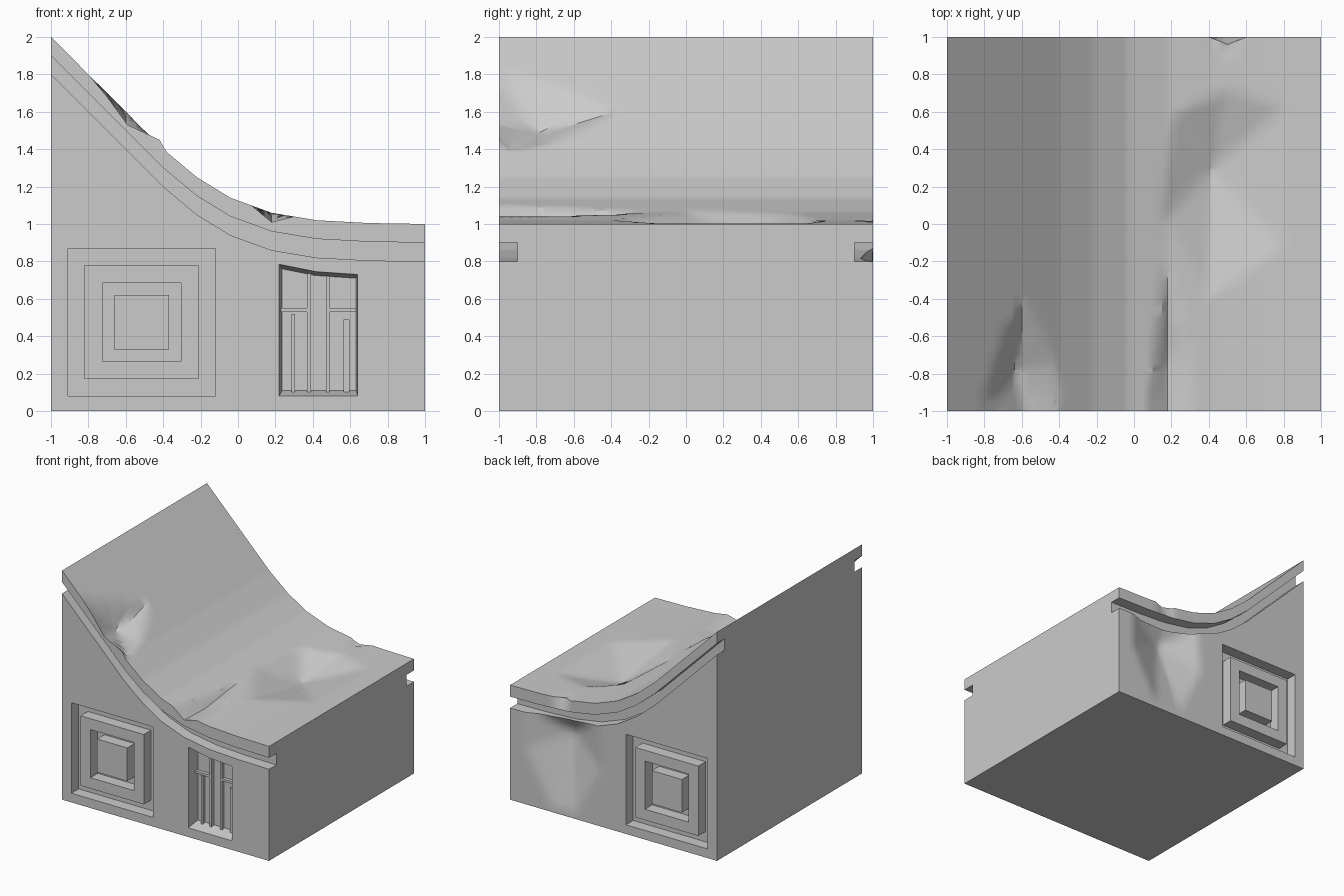
import bpy, bmesh

if "Cube" in bpy.data.objects:
    bpy.data.objects.remove(bpy.data.objects["Cube"])

# Roof height profile (x, z)
PROFILE = [(-1, 2), (-.4, 1.4), (-.22, 1.25), (-.04, 1.14), (.18, 1.06), (.42, 1.02), (.7, 1.005), (1, 1)]

# Dents: (centre, ring), each point (u, v, offset)
ROOF_DENTS = [
    ((-.64, -.78, -.15), [(-.8, -1, 0), (-.7, -1, -.02), (-.59, -1, -.06), (-.42, -1, .03), (-.38, -1, 0),
                          (-.42, -.75, 0), (-.6, -.38, 0), (-.72, -.75, 0)]),
    ((.18, -.7, -.06), [(.07, -1, 0), (.18, -1, -.05), (.3, -1, 0), (.28, -.7, 0), (.18, -.22, 0), (.12, -.7, 0)]),
    ((.41, .29, -.12), [(.8, .62, 0), (.5, .72, 0), (.2, .58, 0), (.16, .02, 0), (.4, -.4, 0), (.8, -.12, 0)]),
    ((.5, .995, -.03), [(.4, 1.001, 0), (.5, .9, 0), (.6, 1.001, 0)]),
]
WALL_DENTS = [
    ((.47, .69, -.14), [(.85, .85, 0), (.85, .5, 0), (.6, .05, 0), (.35, .05, 0), (.12, .5, 0),
                        (.15, .9, 0), (.47, .83, -.06)]),
]


def height(x):
    for (x0, z0), (x1, z1) in zip(PROFILE, PROFILE[1:]):
        if x <= x1 + 1e-6:
            return z0 + (z1 - z0) * (x - x0) / (x1 - x0)


def dent(dents, u, v):
    """Offset at (u, v), interpolated over each fan of triangles."""
    for c, ring in dents:
        for a, b in zip(ring, ring[1:] + ring[:1]):
            d = (a[0] - c[0]) * (b[1] - c[1]) - (b[0] - c[0]) * (a[1] - c[1])
            if abs(d) < 1e-9:
                continue
            s = ((u - c[0]) * (b[1] - c[1]) - (b[0] - c[0]) * (v - c[1])) / d
            t = ((a[0] - c[0]) * (v - c[1]) - (u - c[0]) * (a[1] - c[1])) / d
            if s >= -1e-6 and t >= -1e-6 and s + t <= 1 + 1e-6:
                return c[2] + s * (a[2] - c[2]) + t * (b[2] - c[2])
    return 0


def loft(name, sections):
    """Closed solid through matching loops of points."""
    bm = bmesh.new()
    loops = [[bm.verts.new(p) for p in s] for s in sections]
    n = len(loops[0])
    for p, q in zip(loops, loops[1:]):
        for i in range(n):
            j = (i + 1) % n
            bm.faces.new((p[i], p[j], q[j], q[i]))
    bm.faces.new(loops[0])
    bm.faces.new(loops[-1])
    bmesh.ops.recalc_face_normals(bm, faces=bm.faces)
    return finish(name, bm)


def finish(name, bm):
    me = bpy.data.meshes.new(name)
    bm.to_mesh(me)
    bm.free()
    ob = bpy.data.objects.new(name, me)
    bpy.context.collection.objects.link(ob)
    return ob


def box(name, x0, x1, y0, y1, z0, z1):
    return loft(name, [[(x0, y, z0), (x1, y, z0), (x1, y, z1), (x0, y, z1)] for y in (y0, y1)])


def ring(name, cx, cz, outer, inner, y0, y1):
    """Square picture-frame solid."""
    def sq(h, y):
        return [(cx + sx * h, y, cz + sz * h) for sx, sz in ((-1, -1), (1, -1), (1, 1), (-1, 1))]
    bm = bmesh.new()
    loops = [[bm.verts.new(p) for p in sq(h, y)] for h, y in ((outer, y0), (outer, y1), (inner, y1), (inner, y0))]
    for k in range(4):
        p, q = loops[k], loops[(k + 1) % 4]
        for i in range(4):
            j = (i + 1) % 4
            bm.faces.new((p[i], p[j], q[j], q[i]))
    bmesh.ops.recalc_face_normals(bm, faces=bm.faces)
    return finish(name, bm)


# House body: cross-sections with grooved eaves, swept along x
def section(x):
    h = height(x)
    pts = [(-1, 0), (-1, h - .2), (-.9, h - .2), (-.9, h - .1), (-1, h - .1)]
    for y in YS:
        notch = .04 * max(0, 1 - abs(x - .5) / .1) if y == 1 else 0
        pts.append((y - notch, h + dent(ROOF_DENTS, x, y)))
    pts += [(1, h - .1), (.9, h - .1), (.9, h - .2)]
    for k in range(16, 0, -1):
        z = (h - .2) * k / 16
        pts.append((1 + dent(WALL_DENTS, x, z), z))
    pts.append((1, 0))
    return [(x, y, z) for y, z in pts]


YS = sorted({round(-1 + .05 * i, 3) for i in range(41)} | {-.78, -.22, -.38, .02, .29, .62, -.12})
XS = sorted({round(-1 + .05 * i, 3) for i in range(41)} | {p[0] for p in PROFILE}
            | {-.64, -.59, -.42, -.38, .07, .41, .47})
body = loft("house_body", [section(x) for x in XS])

# Window recesses, front and back
cutters = []
for side in (-1, 1):
    for outer, inner in ((.395, .305), (.21, .145)):
        cutters.append(ring("window_cutter", -.515, .475, outer, inner, side * .9, side * 1.1))

# Door recess with sloped reveal
outer = [(.22, .08), (.64, .08), (.64, .73), (.42, .745), (.22, .785)]
inner = [(.235, .11), (.63, .11), (.63, .71), (.41, .725), (.235, .76)]
cutters.append(loft("door_cutter", [[(x, y, z) for x, z in o] for o, y in
                                    ((outer, -1.05), (outer, -1.0005), (inner, -.89))]))

bpy.context.view_layer.objects.active = body
for c in cutters:
    m = body.modifiers.new("cut", 'BOOLEAN')
    m.operation, m.solver, m.object = 'DIFFERENCE', 'EXACT', c
    bpy.ops.object.modifier_apply(modifier=m.name)
    bpy.data.objects.remove(c)

bpy.ops.object.select_all(action='DESELECT')
body.select_set(True)
bpy.ops.object.shade_smooth_by_angle(angle=.5)

# Door bars and rails
for x0, x1, top in ((.37, .39, .735), (.47, .49, .722), (.285, .305, .52), (.565, .595, .49)):
    box("door_bar", x0, x1, -.92, -.88, .1, top)
for x0, x1 in ((.23, .37), (.49, .63)):
    box("door_rail", x0, x1, -.92, -.88, .53, .55)
